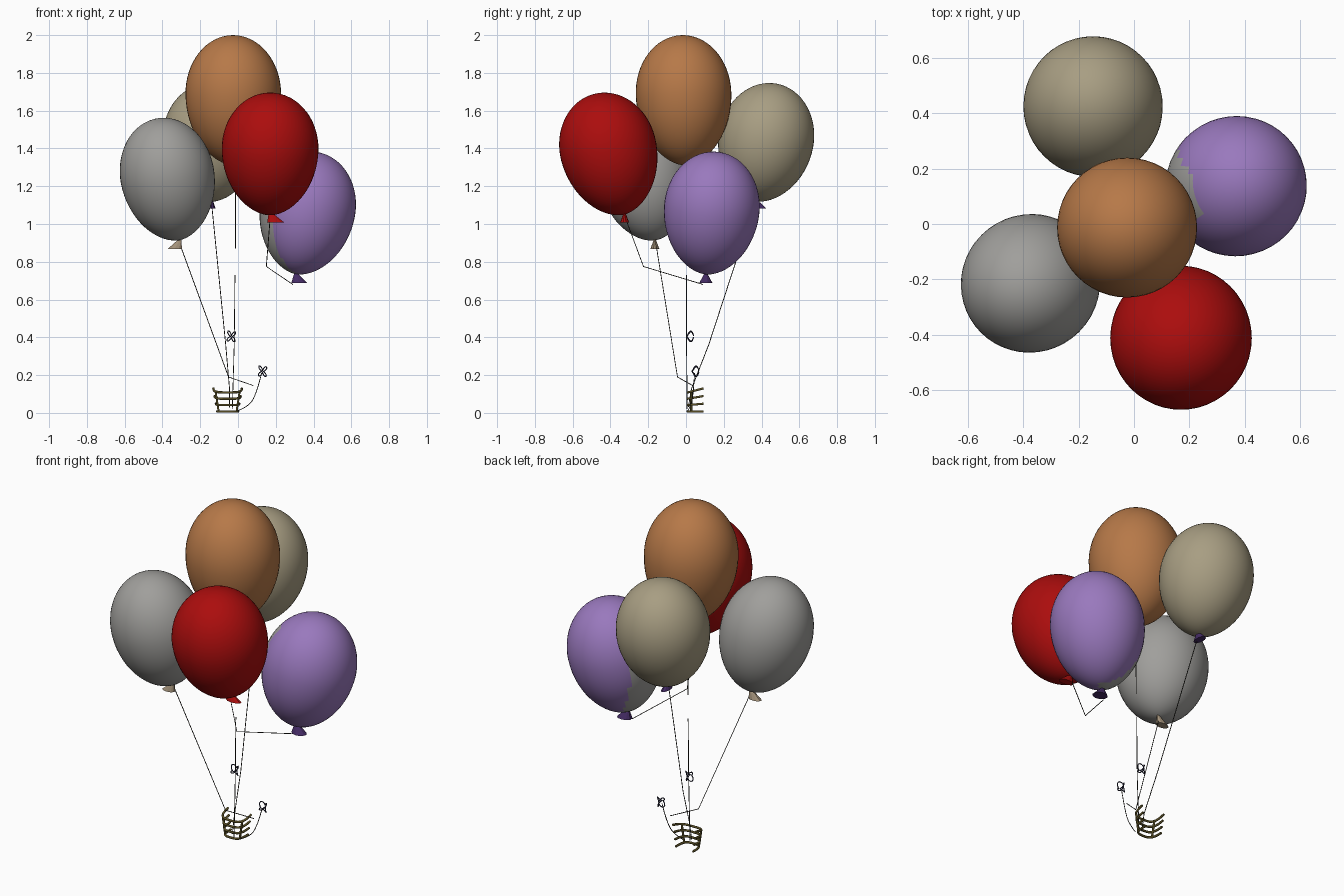
import bpy, bmesh, math
from mathutils import Vector

if "Cube" in bpy.data.objects:
    bpy.data.objects.remove(bpy.data.objects["Cube"])


def material(name, rgb):
    m = bpy.data.materials.new(name)
    m.diffuse_color = (*rgb, 1)
    m.use_nodes = True
    m.node_tree.nodes["Principled BSDF"].inputs["Base Color"].default_value = m.diffuse_color
    return m


BROWN = material("warm brown", (0.47, 0.19, 0.065))
TAN = material("sand", (0.39, 0.34, 0.225))
GRAY = material("gray", (0.35, 0.345, 0.33))
RED = material("red", (0.41, 0.004, 0.004))
PURPLE = material("lilac", (0.32, 0.19, 0.51))
DARK_PURPLE = material("dark purple", (0.06, 0.025, 0.13))
BEIGE = material("beige", (0.36, 0.28, 0.19))
STRING = material("string dark", (0.03, 0.028, 0.022))
NAVY = material("navy", (0.025, 0.025, 0.06))
OLIVE = material("olive wicker", (0.11, 0.085, 0.02))


def add_object(name, bm, *mats):
    bmesh.ops.recalc_face_normals(bm, faces=bm.faces)
    mesh = bpy.data.meshes.new(name)
    bm.to_mesh(mesh)
    bm.free()
    for m in mats:
        mesh.materials.append(m)
    obj = bpy.data.objects.new(name, mesh)
    bpy.context.collection.objects.link(obj)
    return obj


def balloon(name, center, knot, radius, top, mat, patch=None):
    """Egg-shaped revolve, its axis running from the knot through the centre."""
    c, k = Vector(center), Vector(knot)
    axis = c - k
    down = axis.length
    rot = Vector((0, 0, 1)).rotation_difference(axis.normalized())
    bm = bmesh.new()
    bmesh.ops.create_uvsphere(bm, u_segments=48, v_segments=32, radius=1)
    for v in bm.verts:
        p = v.co.copy()
        flat = math.hypot(p.x, p.y)
        scale = radius
        if p.z < 0 and flat > 1e-4:
            scale *= flat ** 0.12          # slimmer lower half
        local = Vector((p.x * scale, p.y * scale,
                        p.z * (top if p.z > 0 else down)))
        v.co = c + rot @ local
    for f in bm.faces:
        f.smooth = True
    mats = [mat]
    if patch:
        # wedge-shaped patch on the -x side, narrowing toward the top
        mats.append(patch)
        for f in bm.faces:
            d = f.calc_center_median() - c
            ang = math.degrees(math.atan2(d.y, d.x)) % 360
            upper = max(0, d.z) / 0.23
            half = 39 * (1 - 0.35 * upper * upper)
            if abs(ang - (183 + 10 * upper)) < half and d.z < 0.225:
                f.material_index = 1
    return add_object(name, bm, *mats)


def knot(name, tip, rx, ry, shift, mat):
    """Flattened flare hanging under a balloon."""
    bm = bmesh.new()
    bmesh.ops.create_cone(bm, cap_ends=True, segments=10, radius1=1,
                          radius2=0.15, depth=0.055)
    for v in bm.verts:
        low = 1 if v.co.z < 0 else 0
        v.co = Vector(tip) + Vector((v.co.x * rx + shift[0] * low,
                                     v.co.y * ry + shift[1] * low,
                                     v.co.z - 0.02))
    return add_object(name, bm, mat)


def tube(name, points, radius, mat, smooth=False, cyclic=False):
    """Round tube along a path, turned into a mesh."""
    cu = bpy.data.curves.new(name, 'CURVE')
    cu.dimensions = '3D'
    cu.bevel_depth = radius
    cu.bevel_resolution = 1
    cu.use_fill_caps = True
    cu.resolution_u = 6
    sp = cu.splines.new('NURBS' if smooth else 'POLY')
    sp.points.add(len(points) - 1)
    for p, co in zip(sp.points, points):
        p.co = (*co, 1)
    if smooth:
        sp.order_u = 3
        sp.use_endpoint_u = True
    sp.use_cyclic_u = cyclic
    tmp = bpy.data.objects.new("path_helper", cu)
    bpy.context.collection.objects.link(tmp)
    dg = bpy.context.evaluated_depsgraph_get()
    mesh = bpy.data.meshes.new_from_object(tmp.evaluated_get(dg))
    bpy.data.objects.remove(tmp)
    mesh.name = name
    mesh.materials.clear()
    mesh.materials.append(mat)
    obj = bpy.data.objects.new(name, mesh)
    bpy.context.collection.objects.link(obj)
    return obj


# Balloons
balloon("brown_balloon", (-0.025, -0.013, 1.69), (-0.02, 0.0, 1.31), 0.253, 0.31, BROWN)
balloon("red_balloon", (0.17, -0.413, 1.40), (0.17, -0.325, 1.05), 0.256, 0.298, RED)
balloon("gray_balloon", (-0.375, -0.215, 1.26), (-0.31, -0.165, 0.915), 0.249, 0.305, GRAY)
balloon("sand_balloon", (-0.148, 0.425, 1.45), (-0.14, 0.36, 1.12), 0.252, 0.298, TAN)
balloon("lilac_balloon", (0.37, 0.137, 1.085), (0.305, 0.105, 0.735), 0.253, 0.30, PURPLE, GRAY)

# Flared knots
knot("brown_knot", (-0.02, 0.0, 1.31), 0.03, 0.03, (0, 0), BROWN)
knot("red_knot", (0.17, -0.325, 1.055), 0.048, 0.024, (0.03, 0), RED)
knot("gray_knot", (-0.305, -0.165, 0.915), 0.04, 0.024, (-0.03, 0), BEIGE)
knot("sand_knot", (-0.14, 0.36, 1.13), 0.022, 0.045, (0, 0.02), DARK_PURPLE)
knot("lilac_knot", (0.305, 0.105, 0.735), 0.045, 0.035, (0.02, 0), DARK_PURPLE)

# Strings
R = 0.0022
tube("brown_string_upper", [(-0.012, 0.0, 1.3), (-0.014, 0.002, 0.87)], R, STRING)
tube("brown_string_lower", [(-0.016, 0.003, 0.73), (-0.02, 0.003, 0.36),
                            (-0.03, 0.006, 0.02)], R, STRING)
tube("gray_string", [(-0.31, -0.16, 0.9), (-0.05, -0.045, 0.19),
                     (0.08, 0.035, 0.145)], R, STRING)
tube("sand_string", [(-0.14, 0.365, 1.11), (-0.065, 0.12, 0.36),
                     (-0.045, 0.03, 0.13), (-0.045, 0.012, 0.03)], R, STRING)
tube("red_string", [(0.17, -0.32, 1.03), (0.15, -0.225, 0.775),
                    (0.29, 0.09, 0.68)], R, STRING)
tube("ribbon_tail", [(0.125, 0.045, 0.21), (0.1, 0.04, 0.11), (0.06, 0.025, 0.035),
                     (0.0, 0.01, 0.012)], R, STRING, smooth=True)


# Curly bows
def bow(name, center, size):
    pts = []
    for i in range(36):
        t = i * math.tau / 36
        r = size * (0.55 + 0.45 * math.cos(4 * t))
        pts.append((center[0] + 0.8 * r * math.cos(t + 0.7),
                    center[1] + 0.5 * size * math.sin(2 * t),
                    center[2] + r * math.sin(t + 0.7)))
    tube(name, pts, 0.003, NAVY, cyclic=True)


bow("middle_bow", (-0.035, 0.022, 0.405), 0.036)
bow("tail_bow", (0.13, 0.05, 0.22), 0.036)

# Basket: stacked hoops, open at the back, tied by corner posts
CX = -0.055


def hoop_point(level, a):
    """a runs -1 to 1 around the hoop; the open ends lift toward the back."""
    half = 0.056 + 0.019 * level
    t = a * math.pi / 2
    x = CX + half * math.copysign(abs(math.sin(t)) ** 0.6, a)
    back = 1 - abs(math.cos(t)) ** 0.6
    lift = 0.022 * level * back
    return (x, 0.008 + 0.085 * back, 0.008 + 0.1 * level + lift)


for i in range(4):
    lvl = i / 3
    tube(f"basket_hoop_{i + 1}", [hoop_point(lvl, j / 12 - 1) for j in range(25)],
         0.0065, OLIVE)
for side in (-1, 1):
    tube(f"basket_post_{'left' if side < 0 else 'right'}",
         [hoop_point(j / 3, side * 0.55) for j in range(4)], 0.006, OLIVE)
